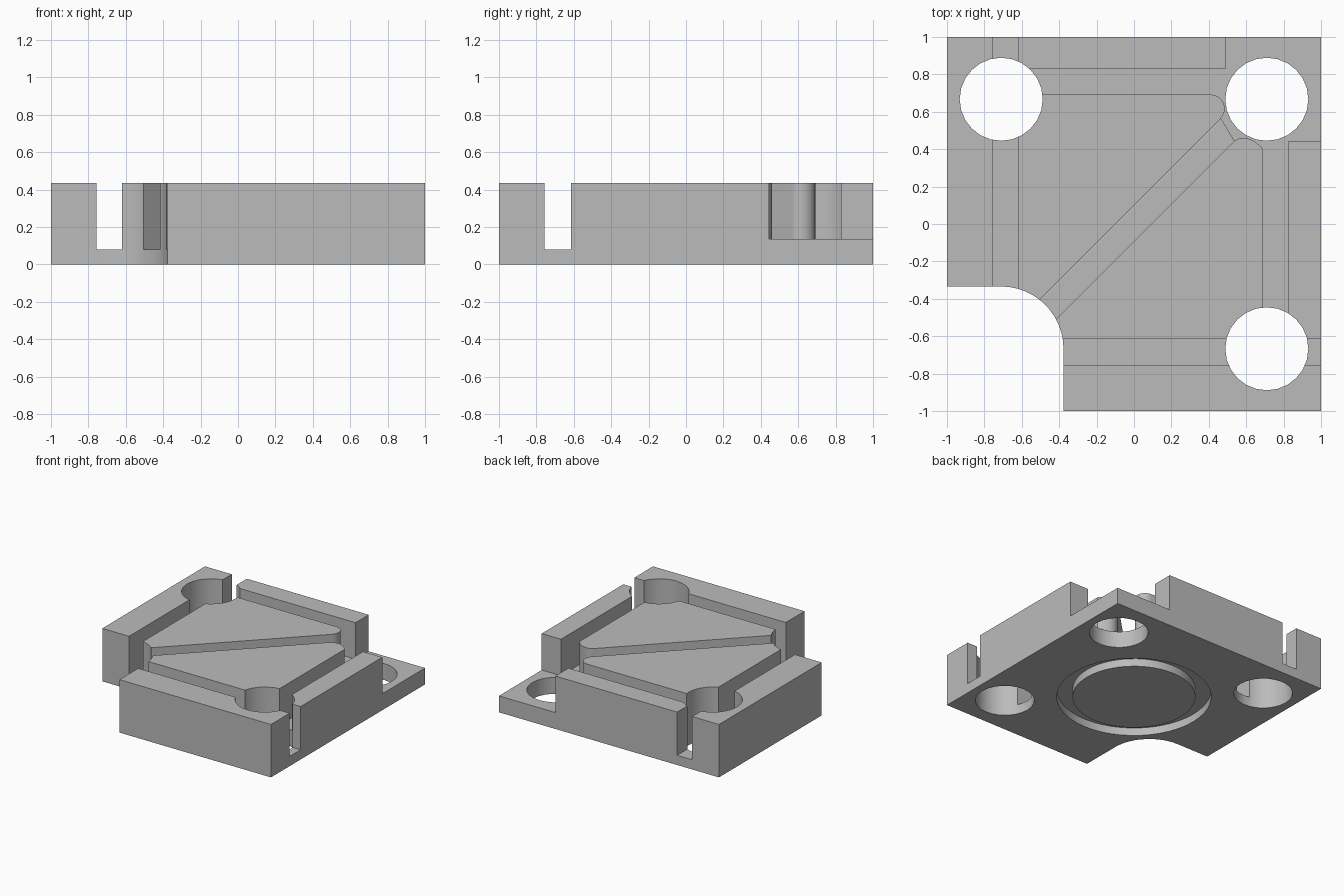
import bpy
import bmesh
from math import cos, sin, pi, radians

if "Cube" in bpy.data.objects:
    bpy.data.objects.remove(bpy.data.objects["Cube"])

HEIGHT, LOW_FLOOR, HIGH_FLOOR, ABOVE = 0.435, 0.08, 0.135, 0.6
HOLE_X, HOLE_Y = 0.71, 0.667
SLOT_IN, SLOT_OUT = 0.62, 0.757

grey = bpy.data.materials.new("plain grey")
grey.use_nodes = True
grey.diffuse_color = (0.5, 0.5, 0.5, 1)
grey.node_tree.nodes["Principled BSDF"].inputs["Base Color"].default_value = grey.diffuse_color


def arc(cx, cy, r, start, end, steps):
    angles = [radians(start + (end - start) * i / steps) for i in range(steps + 1)]
    return [(cx + r * cos(a), cy + r * sin(a)) for a in angles]


def circle(cx, cy, r, sides):
    return [(cx + r * cos(2 * pi * i / sides), cy + r * sin(2 * pi * i / sides))
            for i in range(sides)]


def rect(x0, y0, x1, y1):
    return [(x0, y0), (x1, y0), (x1, y1), (x0, y1)]


def prism(name, outline, z0, z1):
    """Extrude a flat outline between two heights."""
    bm = bmesh.new()
    face = bm.faces.new([bm.verts.new((x, y, z0)) for x, y in outline])
    top = bmesh.ops.extrude_face_region(bm, geom=[face])["geom"]
    bmesh.ops.translate(bm, vec=(0, 0, z1 - z0),
                        verts=[v for v in top if isinstance(v, bmesh.types.BMVert)])
    bmesh.ops.recalc_face_normals(bm, faces=bm.faces)
    mesh = bpy.data.meshes.new(name)
    bm.to_mesh(mesh)
    bm.free()
    obj = bpy.data.objects.new(name, mesh)
    bpy.context.collection.objects.link(obj)
    return obj


def cut(target, cutter):
    """Subtract the cutter, bake the result and discard the cutter."""
    mod = target.modifiers.new("cut", 'BOOLEAN')
    mod.operation, mod.solver, mod.object = 'DIFFERENCE', 'EXACT', cutter
    depsgraph = bpy.context.evaluated_depsgraph_get()
    mesh = bpy.data.meshes.new_from_object(target.evaluated_get(depsgraph))
    target.modifiers.clear()
    target.data = mesh
    bpy.data.objects.remove(cutter)


# Square block with one rounded corner notch
notch = arc(-HOLE_X, -HOLE_Y, 0.333, 0, 90, 12)
block = prism("block", [(-0.377, -1), (1, -1), (1, 1), (-1, 1), (-1, -0.334)] + notch[::-1],
              0, HEIGHT)

# Deep slots along the right and front sides
cut(block, prism("side_slot", rect(-SLOT_OUT, -1.2, -SLOT_IN, 1.2), LOW_FLOOR, ABOVE))
cut(block, prism("front_slot", rect(-1.2, -SLOT_OUT, 1.2, -SLOT_IN + 0.005), LOW_FLOOR, ABOVE))

# Shallower channel: back slot, open corner and left slot around the rounded island tips
upper_tip = arc(0.41, 0.617, 0.075, 90, -45, 8)
lower_tip = [(0.535, 0.444), (0.56, 0.456), (0.59, 0.46), (0.62, 0.454),
             (0.65, 0.438), (0.675, 0.418), (0.69, 0.397)]
channel = ([(-0.7, 0.692)] + upper_tip + lower_tip
           + [(0.69, -0.68), (0.825, -0.68), (0.825, 0.445), (1.2, 0.445),
              (1.2, 1.2), (0.488, 1.2), (0.488, 0.83), (-0.7, 0.83)])
cut(block, prism("channel", channel, HIGH_FLOOR, ABOVE))

# Diagonal groove between the two islands
tip = upper_tip[-1]
groove = [(-0.7, -0.7 + tip[1] - tip[0]), (-0.7, -0.791), lower_tip[0], tip]
cut(block, prism("diagonal_groove", groove, LOW_FLOOR, ABOVE))

# Three through holes
for sx, sy in ((-1, 1), (1, 1), (1, -1)):
    cut(block, prism("hole", circle(sx * HOLE_X, sy * HOLE_Y, 0.222, 24), -0.2, ABOVE))

# Ring groove in the underside
ring = prism("ring", circle(0, 0, 0.582, 48), -0.1, 0.065)
cut(ring, prism("ring_core", circle(0, 0, 0.463, 48), -0.2, 0.2))
cut(block, ring)

block.data.materials.clear()
block.data.materials.append(grey)
for poly in block.data.polygons:
    poly.material_index = 0

bpy.ops.object.select_all(action='DESELECT')
block.select_set(True)
bpy.context.view_layer.objects.active = block
bpy.ops.object.shade_smooth_by_angle(angle=radians(30))
